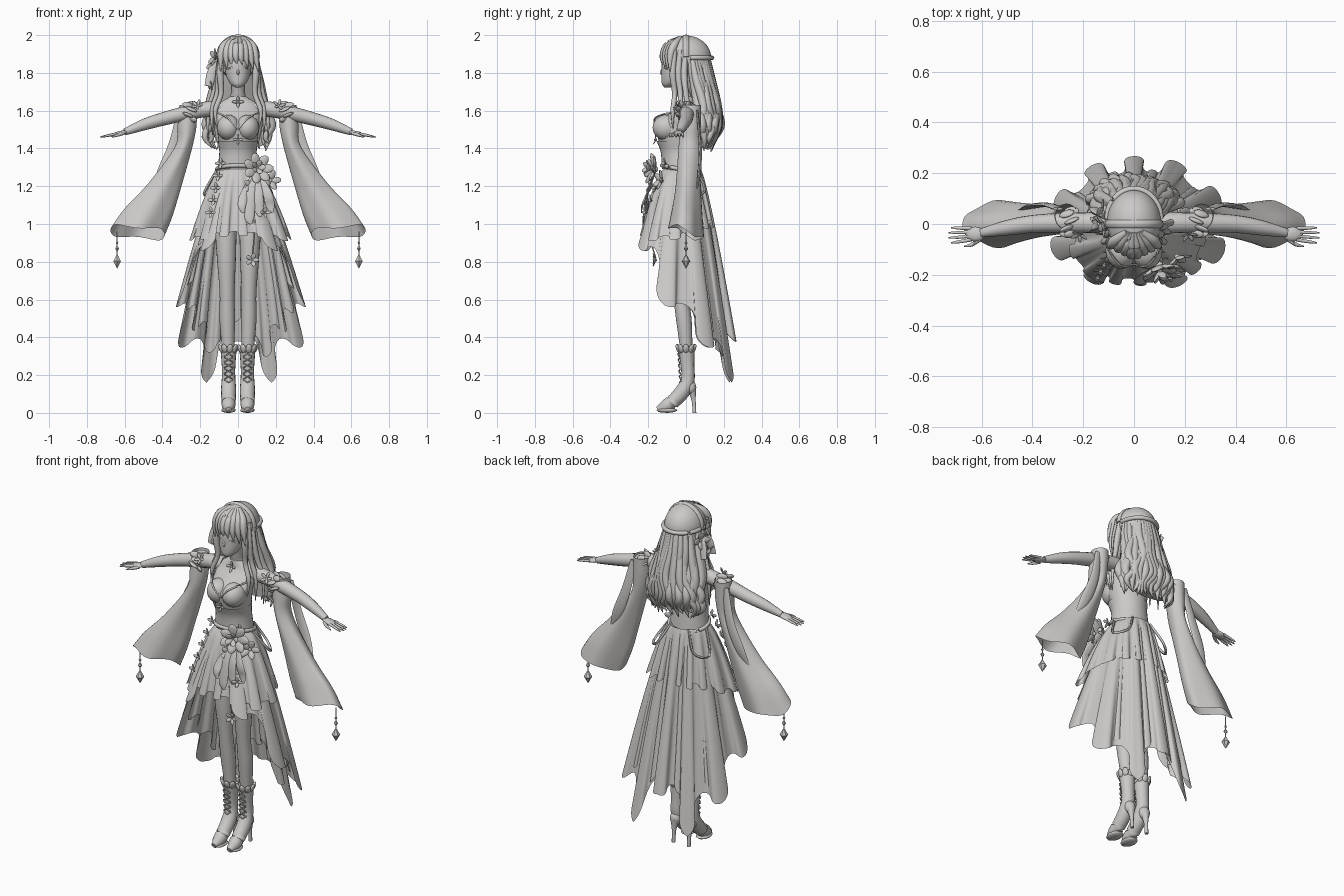
import bpy, bmesh, random
from math import sin, cos, pi, radians
from mathutils import Vector, Matrix

random.seed(4)
if "Cube" in bpy.data.objects:
    bpy.data.objects.remove(bpy.data.objects["Cube"])
clay = bpy.data.materials.new("pale_clay_grey")
clay.use_nodes = True
clay.diffuse_color = (0.6, 0.59, 0.575, 1)
clay.node_tree.nodes["Principled BSDF"].inputs["Base Color"].default_value = clay.diffuse_color
SIDES = ((1, "left_"), (-1, "right_"))
parts = {}  # part name -> mesh under construction


def part(name):
    return parts.setdefault(name, bmesh.new()) if name not in parts else parts[name]


def turn(n):
    return [2 * pi * k / n for k in range(n)]


def loft(name, rings, closed=True, caps=True):
    bm = part(name)
    rows = [[bm.verts.new(p) for p in ring] for ring in rings]
    n = len(rows[0])
    for a, b in zip(rows, rows[1:]):
        for i in range(n if closed else n - 1):
            k = (i + 1) % n
            bm.faces.new((a[i], a[k], b[k], b[i]))
    if closed and caps:
        bm.faces.new(rows[0])
        bm.faces.new(rows[-1])


def spline(pts, steps=5):
    """Smooth curve through points of any dimension."""
    p = [Vector(q) for q in pts]
    p = [p[0] * 2 - p[1]] + p + [p[-1] * 2 - p[-2]]
    out = []
    for a, b, c, d in zip(p, p[1:], p[2:], p[3:]):
        for t in [k / steps for k in range(steps)]:
            out.append((b * 2 + (c - a) * t + (a * 2 - b * 5 + c * 4 - d) * t * t
                        + (b * 3 - a - c * 3 + d) * t ** 3) / 2)
    return out + [p[-2]]


def tube(name, pts, n=10, flat=1.0, steps=5):
    """Round or flattened tube through (x, y, z, radius) points."""
    path = spline(pts, steps)
    rings = []
    for i, q in enumerate(path):
        t = (path[min(i + 1, len(path) - 1)].xyz - path[max(i - 1, 0)].xyz).normalized()
        u = t.cross(Vector((1, 0, 0) if abs(t.y) > 0.8 else (0, 1, 0))).normalized()
        v, r = t.cross(u) * flat, max(q.w, 0.001)
        rings.append([q.xyz + (u * cos(a) + v * sin(a)) * r for a in turn(n)])
    loft(name, rings)


def stack(name, rows, caps=True):
    """Stacked ellipses from (z, centre y, half width, half depth)."""
    loft(name, [[(q.z * cos(a), q.y + q.w * sin(a), q.x) for a in turn(32)] for q in spline(rows)], caps=caps)


def blob(name, c, size, rot=Matrix(), sub=2):
    bmesh.ops.create_icosphere(part(name), subdivisions=sub, radius=1, matrix=Matrix.Translation(c)
                               @ rot.to_4x4() @ Matrix.Diagonal((*size, 1)))


def blossom(name, c, normal, r, petals=5, width=0.3, tilt=0.4):
    base = Vector(normal).to_track_quat("Z", "Y").to_matrix().to_4x4()
    for a in turn(petals):
        m = base @ Matrix.Rotation(a, 4, "Z") @ Matrix.Rotation(-tilt, 4, "Y")
        blob(name, Vector(c) + m @ Vector((r / 2, 0, 0)), (r / 2, r * width, r * 0.1), m)
    blob(name, c, (r * 0.2,) * 3)


def lookup(table, a):
    for p, q in zip(table, table[1:]):
        if a <= q[0]:
            return Vector(p).lerp(Vector(q), (a - p[0]) / (q[0] - p[0]))
    return table[-1]


def skirt(name, table, span, folds, amp, drop, bell=.85, phase=pi / 2, n=300, top=1.29):
    """Pleated cloth; table gives (degrees from the back, hem height, hem radius)."""
    rings = []
    for t in [j / 18 for j in range(19)]:
        ring = []
        for deg in [-span + 2 * span * i / n for i in range(n + 1)]:
            _, hem, r = lookup(table, abs(deg))
            a = radians(deg)
            psi = folds * a + phase
            rad = .1 + (r * (1 + .05 * sin(a)) - .1) * t ** bell + amp * sin(psi) * t ** .7
            b = a - .55 / folds * t * sin(2 * psi)
            ring.append((rad * sin(b), .02 * t - .02 + rad * cos(b), top + (hem - drop * sin(psi) - top) * t))
        rings.append(ring)
    loft(name, rings, closed=False)


# Torso, neck and head
stack("torso", [(1.15, -.03, .13, .1), (1.28, -.03, .105, .088), (1.38, -.037, .094, .088), (1.45, -.05, .104, .098),
                (1.52, -.052, .114, .102), (1.58, -.025, .122, .072), (1.63, .0, .11, .052), (1.675, .0, .042, .04)])
stack("corset", [(1.29, -.033, .109, .094), (1.38, -.04, .099, .094), (1.44, -.052, .107, .104)], caps=False)
stack("neck", [(1.64, .005, .042, .042), (1.7, -.01, .034, .036), (1.77, -.025, .036, .04)])
stack("choker", [(1.675, -.003, .041, .043), (1.69, -.008, .038, .042), (1.705, -.012, .038, .041)], caps=False)
stack("face", [(1.722, -.1, .012, .014), (1.74, -.083, .038, .044), (1.77, -.066, .057, .064),
               (1.81, -.05, .068, .08), (1.86, -.04, .072, .088), (1.93, -.03, .06, .075)])
tube("nose", [(0, -.122, 1.83, .003), (0, -.132, 1.802, .007), (0, -.125, 1.79, .004)])
tube("mouth", [(-.014, -.118, 1.764, .002), (0, -.124, 1.762, .004), (.014, -.118, 1.764, .002)])
for z, y, r in ((1.645, -.055, .035), (1.445, -.158, .03)):
    blossom("chest_brooches", (0, y, z), (0, -1, .2), r, 4, .22)
for s, side in SIDES:
    blob(side + "bust", (s * .05, -.105, 1.51), (.062, .072, .068), sub=3)
    tube(side + "bodice_trim", [(0, -.16, 1.5, .004), (s * .05, -.165, 1.558, .005), (s * .1, -.1, 1.585, .005),
                                (s * .122, -.02, 1.59, .005)], n=6)
    tube(side + "eyelash", [(s * .018, -.123, 1.822, .002), (s * .035, -.118, 1.829, .004),
                            (s * .052, -.102, 1.82, .002)], n=6)

# Hair: cap opened over the face, wavy back locks, fringe, side locks and ornaments
cap = part("hair_cap")
bmesh.ops.create_uvsphere(cap, u_segments=40, v_segments=28, radius=1, matrix=Matrix.Translation((0, .003, 1.88))
                          @ Matrix.Diagonal((.107, .13, .117, 1)))
centres = [(f, f.calc_center_median()) for f in cap.faces]
bmesh.ops.delete(cap, context="FACES", geom=[f for f, c in centres if c.y < -.035 and c.z < 1.91])
stack("back_hair", [(1.88, .035, .1, .095), (1.75, .065, .108, .075), (1.6, .115, .14, .06), (1.43, .115, .11, .03)])
for deg in range(-88, 89, 8):
    x, y = sin(radians(deg)), cos(radians(deg))
    w, v = random.uniform(-.02, .02), random.uniform(-.012, .012)
    tube("back_hair_locks", [(x * .085, .01 + y * .1, 1.91, .012), (x * .105 + v, .035 + y * .1, 1.77, .021),
                             (x * .14 + w, .065 + y * .1 + v, 1.63, .023), (x * .162 - w, .075 + y * .1 - v, 1.53, .023),
                             (x * .165 + w, .085 + y * .07, 1.46, .016),
                             (x * .15 - w, .085 + y * .055, random.uniform(1.38, 1.44), .002)], n=8)
for x in (-.09, -.062, -.036, -.012, .014, .04, .066, .092):
    tube("fringe", [(x * .3, -.03, 1.985, .012), (x * .8, -.1 + abs(x) * .4, 1.945, .022),
                    (x, -.128 + abs(x) * .5, 1.89, .018), (x * 1.1 + .008, -.132 + abs(x) * .5, 1.85 - abs(x) * .5, .002)], n=8)
for s, side in SIDES:
    for k in range(3):
        tube(side + "side_locks", [(s * .088, -.06 + .03 * k, 1.92, .014), (s * (.095 + .006 * k), -.07 + .03 * k, 1.8, .018),
                                   (s * (.09 + .02 * k), -.06 + .03 * k, 1.69, .014),
                                   (s * (.12 + .018 * k), -.07 + .04 * k, 1.6, .012),
                                   (s * (.11 + .025 * k), -.07 + .04 * k, 1.5 - .03 * k, .002)], n=8)
tube("headband", [(.108 * cos(a), .0, 1.885 + .11 * sin(a), .008) for a in turn(20)[:11]], n=8, flat=2, steps=3)
tube("crown_braid", [(.105 * cos(a), .02 + .118 * sin(a), 1.88, .012) for a in turn(20)[:11]], n=8, steps=3)
blossom("hair_flower", (-.118, .0, 1.88), (-1, -.4, .2), .055, 5)
blossom("hair_bow", (-.125, .045, 1.83), (-1, .5, 0), .055, 4, .35)
blossom("hair_bow", (-.14, .0, 1.75), (-1, -.3, -.4), .045, 5, .35)
for y in (-.015, .03):
    tube("hair_ribbons", [(-.12, y, 1.86, .012), (-.14, y * 1.5, 1.8, .024), (-.155, y * 2, 1.73, .022)], flat=.3)

# Arms, hands, detached sleeves and pendants
sleeve_rows = [(.265, 1.63, .045, .05), (.27, 1.52, .05, .053), (.29, 1.4, .045, .055),
               (.39, 1.2, .088, .062), (.475, 1.06, .13, .074), (.532, .955, .143, .085)]
for s, side in SIDES:
    tube(side + "arm", [(s * .09, .005, 1.612, .043), (s * .17, .005, 1.607, .041), (s * .27, .005, 1.588, .039),
                        (s * .4, .0, 1.555, .035), (s * .5, -.015, 1.525, .03), (s * .6, -.035, 1.487, .018)], n=16)
    blob(side + "hand", (s * .625, -.04, 1.48), (.042, .03, .013), Matrix.Rotation(s * .2, 3, "Y"))
    for k in range(4):
        y = -.062 + .015 * k
        tube(side + "hand", [(s * .64, y, 1.478, .008), (s * .69, y - .008 + .003 * k, 1.468, .007),
                             (s * (.735 - .01 * abs(k - 1.5)), y - .012 + .005 * k, 1.46, .003)], n=6)
    tube(side + "hand", [(s * .605, -.06, 1.48, .009), (s * .64, -.082, 1.47, .008), (s * .668, -.088, 1.46, .003)], n=6)
    rings = []
    for i, q in enumerate(spline(sleeve_rows)):
        t = i / 25
        rings.append([(s * (q.x + q.z * cos(a)), .03 - .03 * t + q.w * sin(a) * (1 + .12 * t * cos(4 * a)),
                       q.y + t * (.012 * cos(a) - .035 * t * sin(a) - .012 * sin(3 * a))) for a in turn(40)])
    loft(side + "sleeve", rings, caps=False)
    tube(side + "sleeve_drape", [(s * .3, .06, 1.6, .02), (s * .34, .075, 1.42, .028), (s * .4, .07, 1.27, .03),
                                 (s * .46, .05, 1.15, .004)], flat=.3)
    for k, a in enumerate(turn(9)):
        blob(side + "arm_frill", (s * (.245 + .02 * (k % 2)), .005 + .046 * cos(a), 1.592 + .043 * sin(a)),
             (.032, .018, .009), Matrix.Rotation(-a, 3, "X") @ Matrix.Rotation(s * .4, 3, "Y"))
    blossom(side + "arm_frill", (s * .215, -.04, 1.625), (s * .2, -.8, .6), .038, 5, .22)
    tube(side + "pendant", [(s * .64, .0, .96, .003), (s * .64, .0, .82, .003)], n=6)
    for z, r, h in ((.9, .008, .012), (.87, .012, .018), (.803, .023, .04)):
        for d in (1, -1):
            bmesh.ops.create_cone(part(side + "pendant"), segments=6, radius1=r, radius2=0, depth=h, matrix=(
                Matrix.Translation((s * .64, 0, z + d * h / 2)) @ Matrix.Rotation(pi * (d < 0), 4, "X")))

# Legs and laced heeled boots
for s, side in SIDES:
    tube(side + "leg", [(s * .065, -.03, 1.18, .07), (s * .064, -.04, .95, .057), (s * .061, -.04, .8, .049),
                        (s * .058, -.03, .63, .039), (s * .057, -.012, .5, .041), (s * .053, .0, .36, .034),
                        (s * .05, .01, .22, .028)], n=20)
    boot, x = side + "boot", s * .05
    tube(boot, [(x, .0, .35, .044), (x, .008, .25, .036), (x, .01, .18, .036), (x, -.01, .125, .04),
                (x, -.06, .068, .038), (x, -.11, .034, .034), (x, -.152, .018, .014)], n=16)
    blob(boot, (x, .025, .135), (.033, .03, .04))
    tube(boot, [(x, .03, .13, .026), (x, .04, .07, .012), (x, .045, .0, .01)])
    blob(boot, (x, -.1, .014), (.04, .055, .014))
    for a in turn(9):
        blob(side + "boot_trim", (x + .044 * cos(a), .044 * sin(a), .34), (.009, .017, .026),
             Matrix.Rotation(a, 3, "Z") @ Matrix.Rotation(.35, 3, "Y"))
    for k in range(6):
        z, y = .31 - .03 * k, -.036 + .002 * k
        for d in (.012, -.012):
            tube(side + "boot_trim", [(x - .022, y, z - d, .004), (x, y - .007, z, .004), (x + .022, y, z + d, .004)],
                 n=5, steps=2)

# Layered skirt: long open train, inner ruffle and short bell-shaped front skirt
train = [(0, .43, .235), (18, .37, .24), (36, .21, .26), (54, .34, .29), (72, .4, .31),
         (90, .52, .32), (108, .62, .325), (126, .82, .3), (150, .95, .25)]
skirt("long_train", train, 150, 10, .032, .05)
skirt("inner_ruffle", [(a, z + .1, r * .84) for a, z, r in train], 142, 17, .02, .04, phase=2)
skirt("front_skirt", [(0, 1, .12), (70, .98, .19), (100, .93, .26), (125, .92, .29), (150, .94, .25),
                      (180, .95, .225)], 180, 15, .014, .012, bell=.7, phase=0)
tube("waist_sash", [(.111 * cos(a), -.03 + .097 * sin(a), 1.29 - .02 * sin(a), .011)
                    for a in turn(16) + [2 * pi]], n=8, steps=3)

# Waist flowers, leaf trim, hanging ribbons and tassel
for x, y, z, r, petals, tilt in ((.1, -.165, 1.29, .09, 7, .35), (.1, -.185, 1.295, .055, 5, .8),
                                 (.17, -.13, 1.23, .06, 5, .4), (.07, -.18, 1.2, .05, 5, .4)):
    blossom("waist_flowers", (x, y, z), (x * 3, -1, .2), r, petals, .3, tilt)
for x, z, r in ((.02, 1.06, .022), (.06, 1.0, .026), (.11, 1.04, .024), (.17, 1.06, .024)):
    tube("waist_ribbons", [(.09 + x * .1, -.165, 1.27, .012), (x * .8 + .02, -.205, 1.16, r),
                           (x, -.235 + x * .2, z + .04, r), (x + .01, -.24 + x * .2, z, .008)], flat=.25)
for s, side in SIDES:
    for k in range(5):
        blossom(side + "leaf_trim", (s * (.09 + .013 * k), -.11 - .025 * k, 1.32 - .065 * k), (s * .4, -1, .2), .033, 4, .28)
    tube(side + "hip_swag", [(s * .06, .06, 1.29, .007), (s * .12, .1, 1.18, .007), (s * .18, .04, 1.16, .007),
                             (s * .11, -.03, 1.29, .007)], n=6)
tube("tassel", [(.09, -.21, 1.02, .004), (.085, -.19, .92, .004), (.075, -.16, .82, .004)], n=6)
blossom("tassel", (.075, -.16, .81), (0, -1, 0), .04, 5)

# Turn every part into a smooth-shaded object
for name, bm in parts.items():
    bmesh.ops.recalc_face_normals(bm, faces=bm.faces)
    me = bpy.data.meshes.new(name)
    bm.to_mesh(me)
    bm.free()
    me.materials.append(clay)
    me.polygons.foreach_set("use_smooth", [True] * len(me.polygons))
    me.set_sharp_from_angle(angle=radians(25 if "pendant" in name else 60))
    bpy.context.collection.objects.link(bpy.data.objects.new(name, me))
